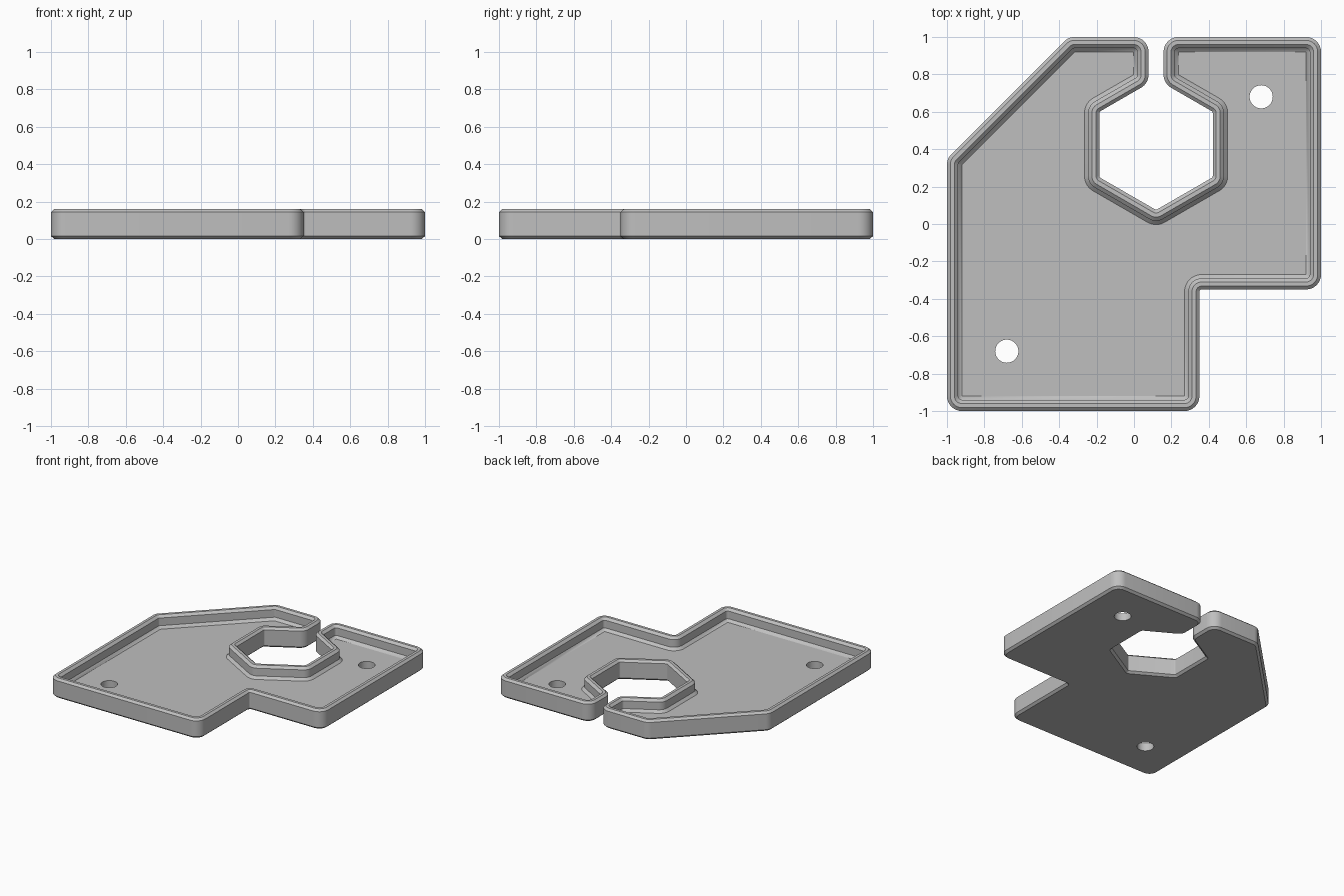
import bpy, bmesh, math
from mathutils import Vector

if "Cube" in bpy.data.objects:
    bpy.data.objects.remove(bpy.data.objects["Cube"], do_unlink=True)

# Plain grey material
grey = bpy.data.materials.new("plain grey")
colour = (0.52, 0.52, 0.52, 1)
grey.use_nodes = True
grey.diffuse_color = colour
grey.node_tree.nodes["Principled BSDF"].inputs["Base Color"].default_value = colour

# Outline of the tray, anticlockwise, with a slot leading into a hexagonal opening
HEX = Vector((0.118, 0.425))
HEX_R = 0.35
SLOT = 0.04
slot_y = HEX.y + HEX_R - SLOT * math.tan(math.radians(30))
hexagon = [HEX + HEX_R * Vector((math.cos(math.radians(a)), math.sin(math.radians(a))))
           for a in (30, -30, -90, -150, -210)]
outline = [Vector(p) for p in [(-1, -1), (0.35, -1), (0.35, -0.35), (1, -0.35), (1, 1),
                               (HEX.x + SLOT, 1), (HEX.x + SLOT, slot_y)]]
outline += hexagon
outline += [Vector(p) for p in [(HEX.x - SLOT, slot_y), (HEX.x - SLOT, 1),
                                (-0.35, 1), (-1, 0.35)]]

OUTER_ROUND, INNER_ROUND, STEPS = 0.08, 0.012, 8


def left_normal(a, b):
    d = (b - a).normalized()
    return Vector((-d.y, d.x))


def inset_ring(inset):
    """Outline moved inwards, every corner arc keeping its own centre."""
    ring = []
    for i, p in enumerate(outline):
        n1 = left_normal(outline[i - 1], p)
        n2 = left_normal(p, outline[(i + 1) % len(outline)])
        convex = n1.x * n2.y - n1.y * n2.x > 0
        reach = OUTER_ROUND if convex else -INNER_ROUND
        centre = p + (n1 + n2) * reach / (1 + n1.dot(n2))
        for s in range(STEPS + 1):
            n = n1.slerp(n2, s / STEPS)
            ring.append(centre + n * (inset - reach))
    return ring


# Tray: wall section (inset, height) swept round the outline, capped by base and floor
section = [(0.018, 0), (0, 0.016), (0, 0.144), (0.018, 0.16), (0.04, 0.16),
           (0.06, 0.142), (0.06, 0.08), (0.08, 0.06)]
bm = bmesh.new()
rings = [[bm.verts.new((p.x, p.y, z)) for p in inset_ring(d)] for d, z in section]
for low, high in zip(rings, rings[1:]):
    for i in range(len(low)):
        j = (i + 1) % len(low)
        bm.faces.new((low[i], low[j], high[j], high[i]))
bm.faces.new(rings[0][::-1])
bm.faces.new(rings[-1])
bmesh.ops.remove_doubles(bm, verts=bm.verts, dist=0.0005)
bmesh.ops.recalc_face_normals(bm, faces=bm.faces)
mesh = bpy.data.meshes.new("tray")
bm.to_mesh(mesh)
bm.free()
tray = bpy.data.objects.new("tray", mesh)
bpy.context.collection.objects.link(tray)
mesh.materials.append(grey)

# Two round screw holes through the floor
for side in (-1, 1):
    bpy.ops.mesh.primitive_cylinder_add(vertices=32, radius=0.062, depth=0.4,
                                        location=(0.68 * side, 0.68 * side, 0))
    cutter = bpy.context.object
    cutter.name = "screw_hole_cutter"
    cutter.hide_render = True
    cutter.data.materials.append(grey)
    cut = tray.modifiers.new("screw_hole", 'BOOLEAN')
    cut.operation, cut.solver, cut.object = 'DIFFERENCE', 'EXACT', cutter
    bpy.ops.object.select_all(action='DESELECT')
    tray.select_set(True)
    bpy.context.view_layer.objects.active = tray
    bpy.ops.object.modifier_apply(modifier=cut.name)
    bpy.data.objects.remove(cutter, do_unlink=True)

bpy.ops.object.shade_smooth_by_angle(angle=math.radians(25))
